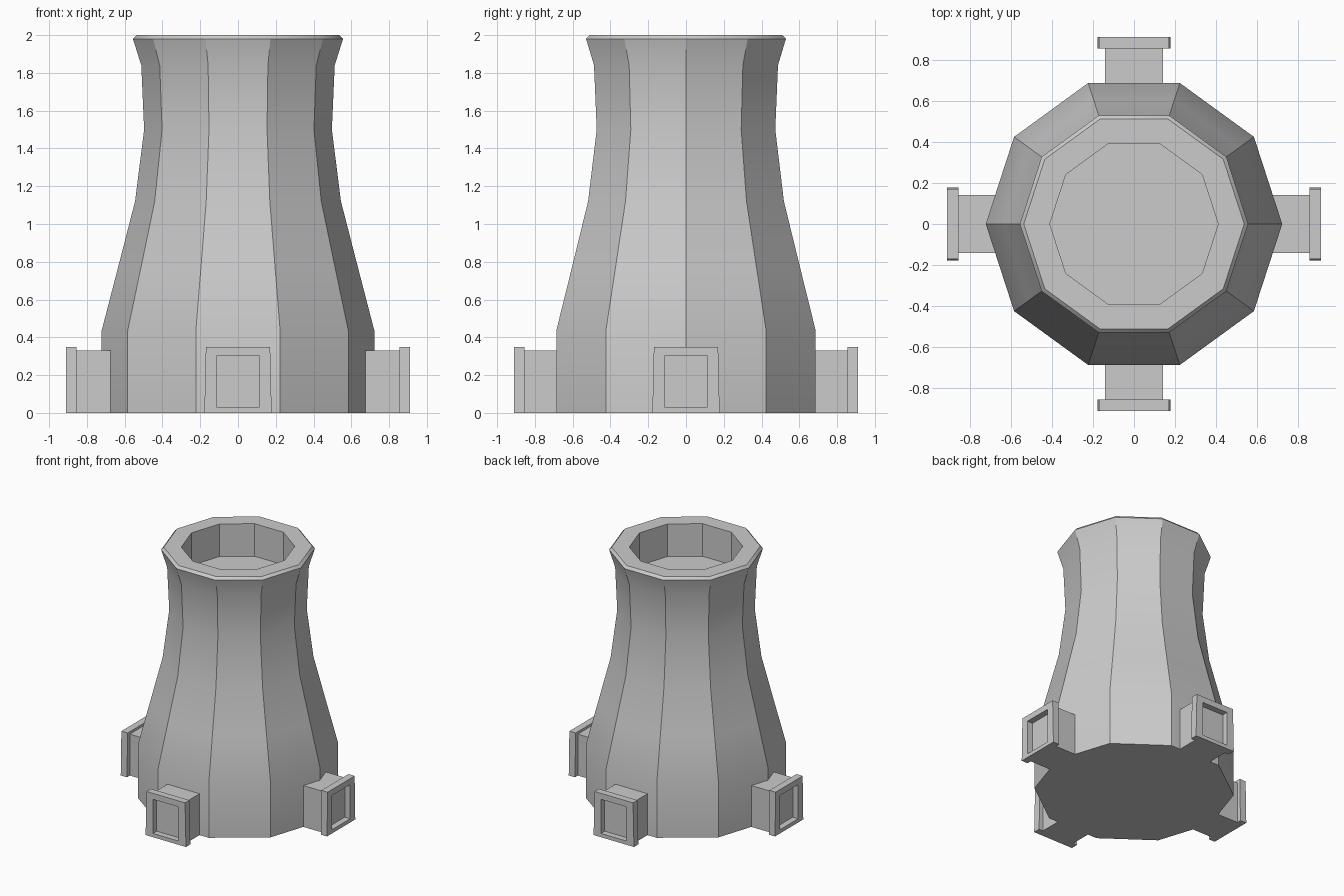
import bpy, bmesh, math
from mathutils import Matrix

cube = bpy.data.objects.get("Cube")
if cube:
    bpy.data.objects.remove(cube, do_unlink=True)

concrete = bpy.data.materials.new("concrete_grey")
concrete.use_nodes = True
GREY = (0.6, 0.6, 0.6, 1)
concrete.diffuse_color = GREY
concrete.node_tree.nodes["Principled BSDF"].inputs["Base Color"].default_value = GREY


def finish(name, bm, smooth=False):
    bmesh.ops.recalc_face_normals(bm, faces=bm.faces)
    mesh = bpy.data.meshes.new(name)
    bm.to_mesh(mesh)
    bm.free()
    mesh.materials.append(concrete)
    obj = bpy.data.objects.new(name, mesh)
    bpy.context.collection.objects.link(obj)
    if smooth:
        bpy.ops.object.select_all(action="DESELECT")
        obj.select_set(True)
        bpy.context.view_layer.objects.active = obj
        bpy.ops.object.shade_smooth_by_angle(angle=math.radians(30))
    return obj


def loft(bm, loops):
    """Join matching closed loops of points and cap both ends."""
    rings = [[bm.verts.new(p) for p in loop] for loop in loops]
    for a, b in zip(rings, rings[1:]):
        for i in range(len(a)):
            j = (i + 1) % len(a)
            bm.faces.new((a[i], a[j], b[j], b[i]))
    bm.faces.new(rings[0])
    bm.faces.new(rings[-1])


def decagon(radius, z):
    step = math.tau / 10
    return [(radius * math.cos(i * step), radius * math.sin(i * step), z) for i in range(10)]


# Ten-sided tower, flared rim and recessed mouth in one profile
profile = [(0.722, 0), (0.722, 0.435), (0.635, 0.77), (0.545, 1.12), (0.497, 1.5),
           (0.512, 1.84), (0.556, 1.98), (0.537, 2.0), (0.41, 2.0), (0.41, 1.74)]
bm = bmesh.new()
loft(bm, [decagon(r, z) for r, z in profile])
finish("cooling_tower", bm, smooth=True)


def section(y, bottom_half, top_half, low, high):
    return [(-bottom_half, y, low), (bottom_half, y, low),
            (top_half, y, high), (-top_half, y, high)]


# Four inlet ducts, each with a flange and a shallow opening
for side, turn in (("front", 0), ("left", 90), ("back", 180), ("right", 270)):
    spin = Matrix.Rotation(math.radians(turn), 4, "Z")
    duct = bmesh.new()
    loft(duct, [section(-0.6, 0.142, 0.142, 0, 0.33),
                section(-0.86, 0.142, 0.142, 0, 0.33)])
    duct.transform(spin)
    finish(side + "_duct", duct)

    flange = bmesh.new()
    loft(flange, [section(-0.855, 0.178, 0.17, 0, 0.35),
                  section(-0.91, 0.178, 0.17, 0, 0.35),
                  section(-0.91, 0.114, 0.114, 0.03, 0.302),
                  section(-0.862, 0.114, 0.114, 0.03, 0.302)])
    flange.transform(spin)
    finish(side + "_flange", flange)
